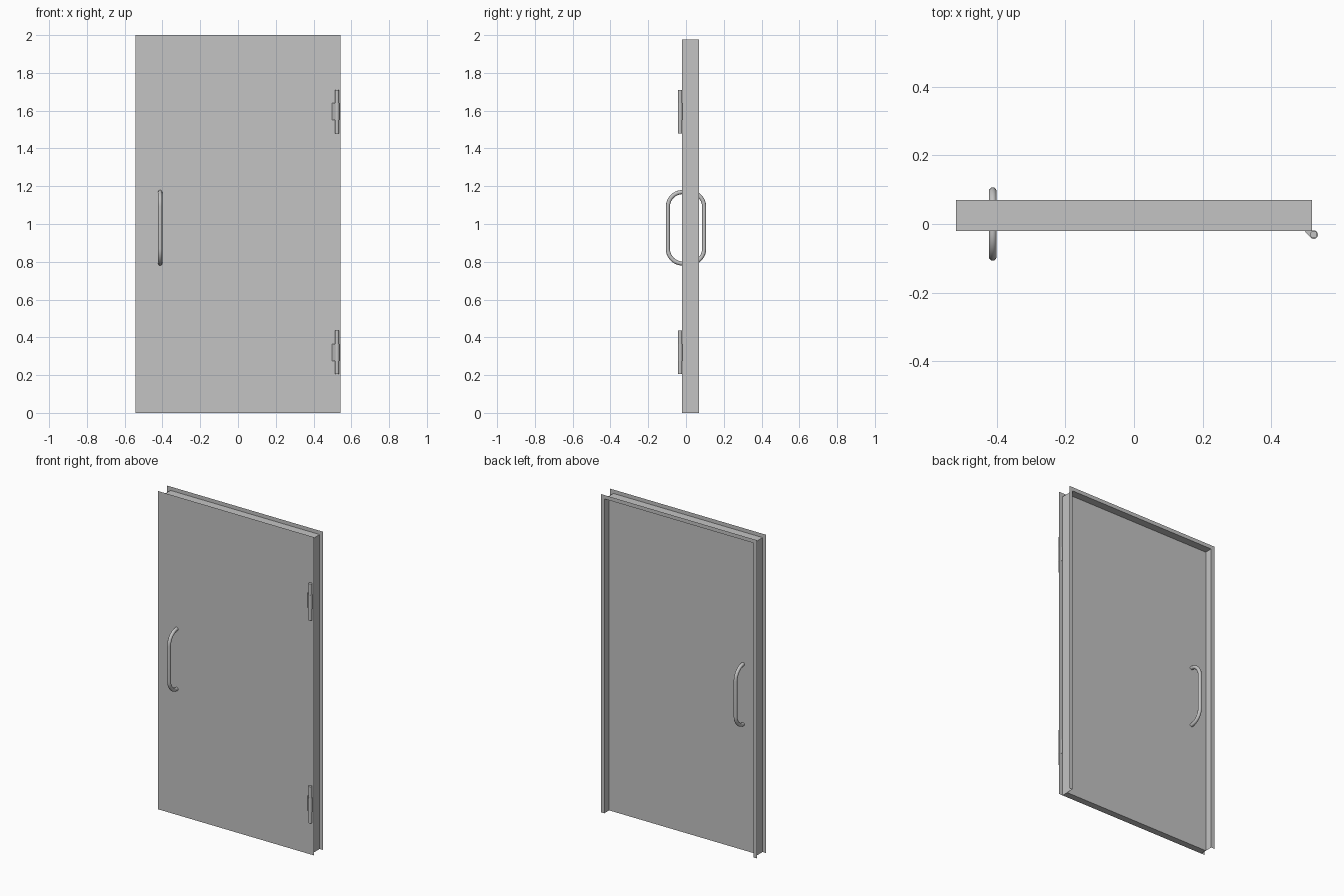
import bpy, bmesh, math
from mathutils import Vector

if "Cube" in bpy.data.objects:
    bpy.data.objects.remove(bpy.data.objects["Cube"], do_unlink=True)

HALF, TOP, LIP = 0.543, 2.0, 0.024     # outer half width, height, flange width
FRONT, BACK, LEAF_BACK = -0.02, 0.07, 0.022

steel = bpy.data.materials.new("brushed grey")
steel.use_nodes = True
GREY = (0.55, 0.55, 0.55, 1)
steel.diffuse_color = GREY
steel.node_tree.nodes["Principled BSDF"].inputs["Base Color"].default_value = GREY


def finish(name, bm, smooth=False):
    mesh = bpy.data.meshes.new(name)
    bm.to_mesh(mesh)
    bm.free()
    mesh.materials.append(steel)
    obj = bpy.data.objects.new(name, mesh)
    bpy.context.collection.objects.link(obj)
    if smooth:
        bpy.ops.object.select_all(action="DESELECT")
        obj.select_set(True)
        bpy.context.view_layer.objects.active = obj
        bpy.ops.object.shade_smooth_by_angle(angle=math.radians(40))
    return obj


def prism(name, outline, z0, z1, smooth=False):
    """Extrude an xy outline between two heights."""
    bm = bmesh.new()
    face = bm.faces.new([bm.verts.new((x, y, z0)) for x, y in outline])
    new = bmesh.ops.extrude_face_region(bm, geom=[face])["geom"]
    verts = [v for v in new if isinstance(v, bmesh.types.BMVert)]
    bmesh.ops.translate(bm, vec=(0, 0, z1 - z0), verts=verts)
    bmesh.ops.recalc_face_normals(bm, faces=bm.faces)
    return finish(name, bm, smooth)


def cylinder(name, x, y, radius, z0, z1, sides=24):
    ring = [(x + radius * math.cos(math.tau * i / sides),
             y + radius * math.sin(math.tau * i / sides)) for i in range(sides)]
    return prism(name, ring, z0, z1, True)


# Front skin: one thin sheet covering leaf and jambs
bm = bmesh.new()
bm.faces.new([bm.verts.new((x, FRONT, z)) for x, z in
              ((-HALF, 0), (HALF, 0), (HALF, TOP), (-HALF, TOP))])
finish("front_skin", bm)

# Door leaf behind the skin
w = HALF - LIP - 0.0005
prism("door_leaf", [(-w, FRONT + 0.0005), (w, FRONT + 0.0005), (w, LEAF_BACK), (-w, LEAF_BACK)],
      0, TOP - LIP - 0.0005)

# Sheet frame: web and rear flange swept up, across and down
bm = bmesh.new()
rails = []
for inset, y in ((LIP, FRONT), (LIP, BACK), (0, BACK)):
    a, top = HALF - inset, TOP - inset
    rails.append([bm.verts.new((x, y, z)) for x, z in ((-a, 0), (-a, top), (a, top), (a, 0))])
for r, s in zip(rails, rails[1:]):
    for i in range(3):
        bm.faces.new((r[i], s[i], s[i + 1], r[i + 1]))
finish("door_frame", bm)

# Pull handles: one rounded tube loop passing through the leaf
bm = bmesh.new()
HX, HZ, REACH, RISE, BEND, TUBE = -0.412, 0.98, 0.096, 0.189, 0.078, 0.011
STEPS, SIDES = 10, 16
path = []
for k, (sy, sz) in enumerate(((1, 1), (-1, 1), (-1, -1), (1, -1))):
    for i in range(STEPS + 1):
        ang = math.pi / 2 * (k + i / STEPS)
        path.append((sy * (REACH - BEND) + BEND * math.cos(ang),
                     sz * (RISE - BEND) + BEND * math.sin(ang), ang))
rings = []
for py, pz, ang in path:
    out = Vector((0, math.cos(ang), math.sin(ang)))
    centre = Vector((HX, py, HZ + pz))
    rings.append([bm.verts.new(centre + TUBE * (math.cos(t) * out + Vector((math.sin(t), 0, 0))))
                  for t in (math.tau * j / SIDES for j in range(SIDES))])
for i, ring in enumerate(rings):
    nxt = rings[(i + 1) % len(rings)]
    for j in range(SIDES):
        k = (j + 1) % SIDES
        bm.faces.new((ring[j], nxt[j], nxt[k], ring[k]))
bmesh.ops.recalc_face_normals(bm, faces=bm.faces)
finish("pull_handles", bm, True)

# Hinges: pin, thicker middle knuckle and slanted strap
PX, PY = 0.524, -0.031
for label, z in (("lower", 0.32), ("upper", 1.595)):
    cylinder(label + "_hinge_pin", PX, PY, 0.0105, z - 0.115, z + 0.115)
    cylinder(label + "_hinge_knuckle", PX, PY, 0.0125, z - 0.045, z + 0.045)
    prism(label + "_hinge_strap", [(0.497, FRONT), (0.517, -0.041), (PX, PY), (PX, FRONT)],
          z - 0.045, z + 0.045)
